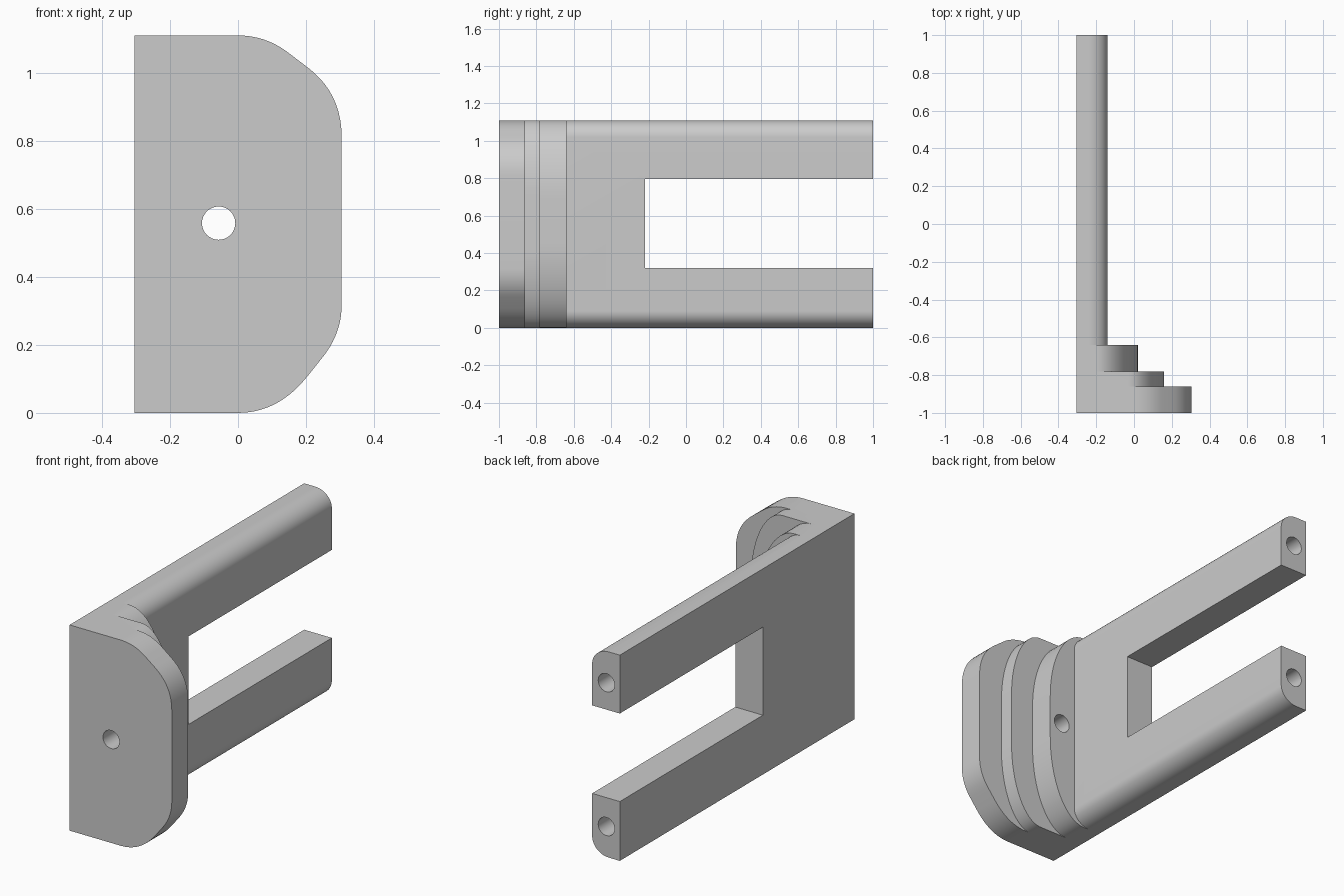
import bpy, bmesh, math
from mathutils import Vector

cube = bpy.data.objects.get("Cube")
if cube:
    bpy.data.objects.remove(cube, do_unlink=True)

H = 1.11          # overall height
LEFT = -0.305     # flat mounting side

grey = bpy.data.materials.new("plain grey")
grey.use_nodes = True
grey.diffuse_color = (0.6, 0.6, 0.6, 1)
grey.node_tree.nodes["Principled BSDF"].inputs["Base Color"].default_value = (0.6, 0.6, 0.6, 1)


def bend(a, c, b, n=10):
    """Quadratic corner from a to b steered by c."""
    a, b, c = Vector(a), Vector(b), Vector(c)
    return [a * (1 - t) ** 2 + c * 2 * t * (1 - t) + b * t * t for t in (i / n for i in range(n + 1))]


def ellipse_side(right, rx, rz_low, rz_high, n=16):
    """Outer edge running from the bottom to the top with elliptical corners."""
    angles = [i * math.pi / 2 / n for i in range(n + 1)]
    low = [(right - rx + rx * math.sin(a), rz_low * (1 - math.cos(a))) for a in angles]
    high = [(right - rx + rx * math.cos(a), H - rz_high * (1 - math.sin(a))) for a in angles]
    return low + high


def extrude(name, outline, y0, y1):
    """Prism along y from an outline in x and z."""
    bm = bmesh.new()
    face = bm.faces.new([bm.verts.new((p[0], y0, p[1])) for p in outline])
    out = bmesh.ops.extrude_face_region(bm, geom=[face])
    moved = [v for v in out["geom"] if isinstance(v, bmesh.types.BMVert)]
    bmesh.ops.translate(bm, vec=(0, y1 - y0, 0), verts=moved)
    bmesh.ops.recalc_face_normals(bm, faces=bm.faces)
    mesh = bpy.data.meshes.new(name)
    bm.to_mesh(mesh)
    bm.free()
    ob = bpy.data.objects.new(name, mesh)
    bpy.context.collection.objects.link(ob)
    mesh.materials.append(grey)
    return ob


def block(name, edge, y0, y1):
    return extrude(name, [(LEFT, 0)] + list(edge) + [(LEFT, H)], y0, y1)


def boolean(target, tool, operation):
    mod = target.modifiers.new(tool.name, 'BOOLEAN')
    mod.operation = operation
    mod.solver = 'EXACT'
    mod.object = tool
    bpy.context.view_layer.objects.active = target
    bpy.ops.object.modifier_apply(modifier=mod.name)
    bpy.data.objects.remove(tool, do_unlink=True)


def bore(name, x, z, y0, y1, r=0.049, n=32):
    ring = [(x + r * math.cos(2 * math.pi * i / n), z + r * math.sin(2 * math.pi * i / n)) for i in range(n)]
    return extrude(name, ring, y0, y1)


# Front plate with two-stage rounded corners
plate_edge = (bend((0, 0), (0.118, 0), (0.203, 0.106))
              + bend((0.25, 0.165), (0.305, 0.234), (0.305, 0.32))
              + bend((0.305, 0.81), (0.305, 0.94), (0.206, 1.015))
              + bend((0.147, 1.06), (0.081, H), (0, H)))
bracket = block("fork_bracket", plate_edge, -1, -0.86)

# Two narrower steps behind the plate, then the long side panel
boolean(bracket, block("middle_step", ellipse_side(0.16, 0.19, 0.42, 0.40), -0.9, -0.78), 'UNION')
boolean(bracket, block("rear_step", ellipse_side(0.02, 0.22, 0.45, 0.42), -0.9, -0.64), 'UNION')
boolean(bracket, block("side_panel", ellipse_side(-0.14, 0.1, 0.09, 0.09), -0.95, 1), 'UNION')

# Slot that splits the panel into two arms
slot = [(-0.5, 0.32), (0.5, 0.32), (0.5, 0.795), (-0.5, 0.795)]
boolean(bracket, extrude("slot", slot, -0.22, 1.2), 'DIFFERENCE')

# Through hole in the plate and blind holes in the arm ends
boolean(bracket, bore("plate_hole", -0.057, 0.558, -1.2, -0.5), 'DIFFERENCE')
for side, z in (("lower", 0.164), ("upper", 0.94)):
    boolean(bracket, bore(side + "_arm_hole", -0.225, z, 0.7, 1.2), 'DIFFERENCE')

bpy.ops.object.select_all(action='DESELECT')
bracket.select_set(True)
bpy.context.view_layer.objects.active = bracket
bpy.ops.object.shade_smooth_by_angle(angle=math.radians(30))
